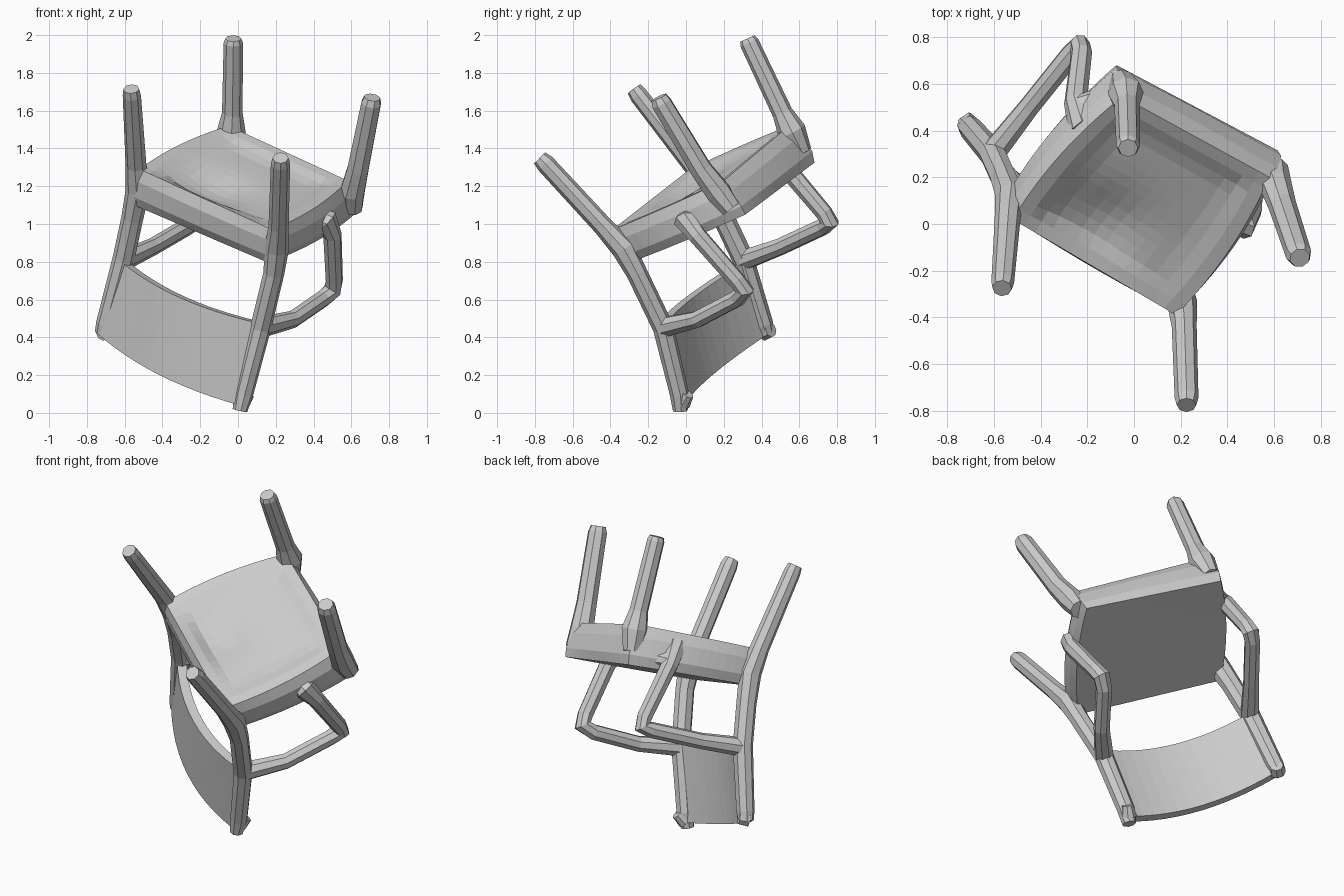
import bpy, bmesh, math
from mathutils import Vector as V

if "Cube" in bpy.data.objects:
    bpy.data.objects.remove(bpy.data.objects["Cube"])

# The chair lies upside down and tilted: legs point up, backrest touches z = 0
DOWN = V((0.147, -0.449, 0.882)).normalized()   # direction the legs point
FRONT = V((0.53, 0.78, 0.31)).normalized()      # direction the chair faces
SIDE = V((0.82, -0.46, -0.37)).normalized()     # across the seat


def tube(name, pts):
    """Eight-sided bar through (x, y, z, radius) points."""
    cu = bpy.data.curves.new(name, 'CURVE')
    cu.dimensions = '3D'
    cu.bevel_depth = 1.16
    cu.bevel_resolution = 2
    cu.use_fill_caps = True
    sp = cu.splines.new('POLY')
    sp.points.add(len(pts) - 1)
    for p, (x, y, z, r) in zip(sp.points, pts):
        p.co = (x, y, z, 1)
        p.radius = r
    ob = bpy.data.objects.new(name, cu)
    bpy.context.collection.objects.link(ob)
    bpy.ops.object.select_all(action='DESELECT')
    ob.select_set(True)
    bpy.context.view_layer.objects.active = ob
    bpy.ops.object.convert(target='MESH')
    for f in bpy.context.object.data.polygons:
        f.use_smooth = False


def bilinear(a, b, d, c, u, v):
    return V(a).lerp(V(b), u).lerp(V(d).lerp(V(c), u), v)


def finish(name, bm):
    bmesh.ops.recalc_face_normals(bm, faces=bm.faces)
    me = bpy.data.meshes.new(name)
    bm.to_mesh(me)
    bm.free()
    ob = bpy.data.objects.new(name, me)
    bpy.context.collection.objects.link(ob)
    return ob


def grid(bm, n, m, fn):
    vs = [[bm.verts.new(fn(i / n, j / m)) for j in range(m + 1)] for i in range(n + 1)]
    for i in range(n):
        for j in range(m):
            bm.faces.new((vs[i][j], vs[i + 1][j], vs[i + 1][j + 1], vs[i][j + 1]))
    return vs


# Seat: dished underside, flat sitting surface, softly bulging rim
N = 14
UNDER = ((-0.52, 0.02, 1.29), (0.18, -0.39, 0.97), (-0.05, 0.545, 1.52), (0.58, 0.20, 1.23))
TOP = ((-0.55, 0.11, 1.10), (0.16, -0.30, 0.795), (-0.075, 0.68, 1.325), (0.615, 0.315, 1.05))


def plate(corners, u, v):
    return bilinear(*corners, u, v) + SIDE * (2 * u - 1) * 0.14 * v * (1 - v)


def underside(u, v):
    edge = min(u, 1 - u, v + 0.04, 1 - v)
    k = min(1, max(0, (edge - 0.05) / 0.13))
    dip = math.exp(-((u - 0.42) ** 2 + (v - 0.25) ** 2) / 0.05)
    return plate(UNDER, u, v) - DOWN * k * (0.03 + 0.05 * dip)


def border(g):
    return ([g[i][0] for i in range(N)] + [g[N][j] for j in range(N)]
            + [g[i][N] for i in range(N, 0, -1)] + [g[0][j] for j in range(N, 0, -1)])


bm = bmesh.new()
low = border(grid(bm, N, N, underside))
high = border(grid(bm, N, N, lambda u, v: plate(TOP, u, v)))
centre = sum((v.co for v in low + high), V()) / (len(low) * 2)
rings = [low]
for t in (0.3, 0.75):
    ring = []
    for a, b in zip(low, high):
        p = a.co.lerp(b.co, t)
        out = p - centre
        out -= DOWN * out.dot(DOWN)
        ring.append(bm.verts.new(p + out.normalized() * 0.025))
    rings.append(ring)
rings.append(high)
for r, s in zip(rings, rings[1:]):
    for i in range(len(r)):
        j = (i + 1) % len(r)
        bm.faces.new((r[i], r[j], s[j], s[i]))
finish("seat", bm)

# Back legs running on into the backrest posts
tube("back_leg_left", [(-0.565, -0.275, 1.715, .036), (-0.562, -0.25, 1.68, .042),
                       (-0.54, 0.04, 1.31, .048), (-0.53, 0.12, 1.18, .056),
                       (-0.56, 0.20, 1.03, .05), (-0.605, 0.30, 0.82, .05),
                       (-0.70, 0.41, 0.47, .045), (-0.715, 0.425, 0.42, .038)])
tube("back_leg_right", [(0.225, -0.775, 1.35, .036), (0.225, -0.745, 1.32, .044),
                        (0.215, -0.44, 0.99, .046), (0.205, -0.33, 0.87, .056),
                        (0.19, -0.26, 0.74, .048), (0.12, -0.12, 0.45, .048),
                        (0.03, -0.035, 0.1, .044), (0.01, -0.03, 0.012, .034)])

# Front legs
tube("front_leg_left", [(-0.025, 0.325, 1.982, .036), (-0.025, 0.335, 1.96, .044),
                        (-0.03, 0.51, 1.59, .047), (-0.035, 0.56, 1.49, .066),
                        (-0.055, 0.615, 1.38, .045)])
tube("front_leg_right", [(0.71, -0.145, 1.67, .038), (0.705, -0.13, 1.64, .048),
                         (0.635, 0.08, 1.29, .052), (0.605, 0.17, 1.17, .06),
                         (0.605, 0.24, 1.08, .048)])

# Armrests: root in the seat side, strut, elbow, bar back to the post
tube("armrest_left", [(-0.18, 0.41, 1.335, .04), (-0.23, 0.435, 1.375, .056), (-0.25, 0.52, 1.31, .043),
                      (-0.225, 0.73, 1.06, .04), (-0.23, 0.76, 1.01, .044),
                      (-0.27, 0.725, 0.985, .04), (-0.45, 0.50, 0.88, .04),
                      (-0.60, 0.31, 0.81, .048)])
tube("armrest_right", [(0.39, 0.03, 1.05, .045), (0.47, 0.00, 1.015, .056), (0.50, 0.06, 0.94, .043),
                       (0.51, 0.27, 0.70, .04), (0.50, 0.31, 0.65, .044),
                       (0.45, 0.27, 0.605, .04), (0.29, 0.06, 0.495, .04),
                       (0.13, -0.11, 0.455, .048)])

# Web joining the left strut to the front corner of the seat
tube("strut_web_left", [(-0.24, 0.51, 1.33, .035), (-0.15, 0.53, 1.33, .045), (-0.06, 0.55, 1.38, .05)])

# Backrest panel, bowed backwards between the posts
REST = ((-0.60, 0.30, 0.80), (0.11, -0.12, 0.48), (-0.725, 0.42, 0.42), (0.01, -0.03, 0.045))
bm = bmesh.new()
grid(bm, 12, 4, lambda u, v: bilinear(*REST, u, v) - FRONT * 0.36 * u * (1 - u))
panel = finish("backrest", bm)
thick = panel.modifiers.new("thickness", 'SOLIDIFY')
thick.thickness = 0.055
thick.offset = 0

# Small scrolls at the ends of the posts
tube("post_scroll_left", [(-0.72, 0.41, 0.43, .042), (-0.68, 0.45, 0.44, .034)])
tube("post_scroll_right", [(0.02, -0.02, 0.05, .038), (0.055, 0.01, 0.10, .028)])
